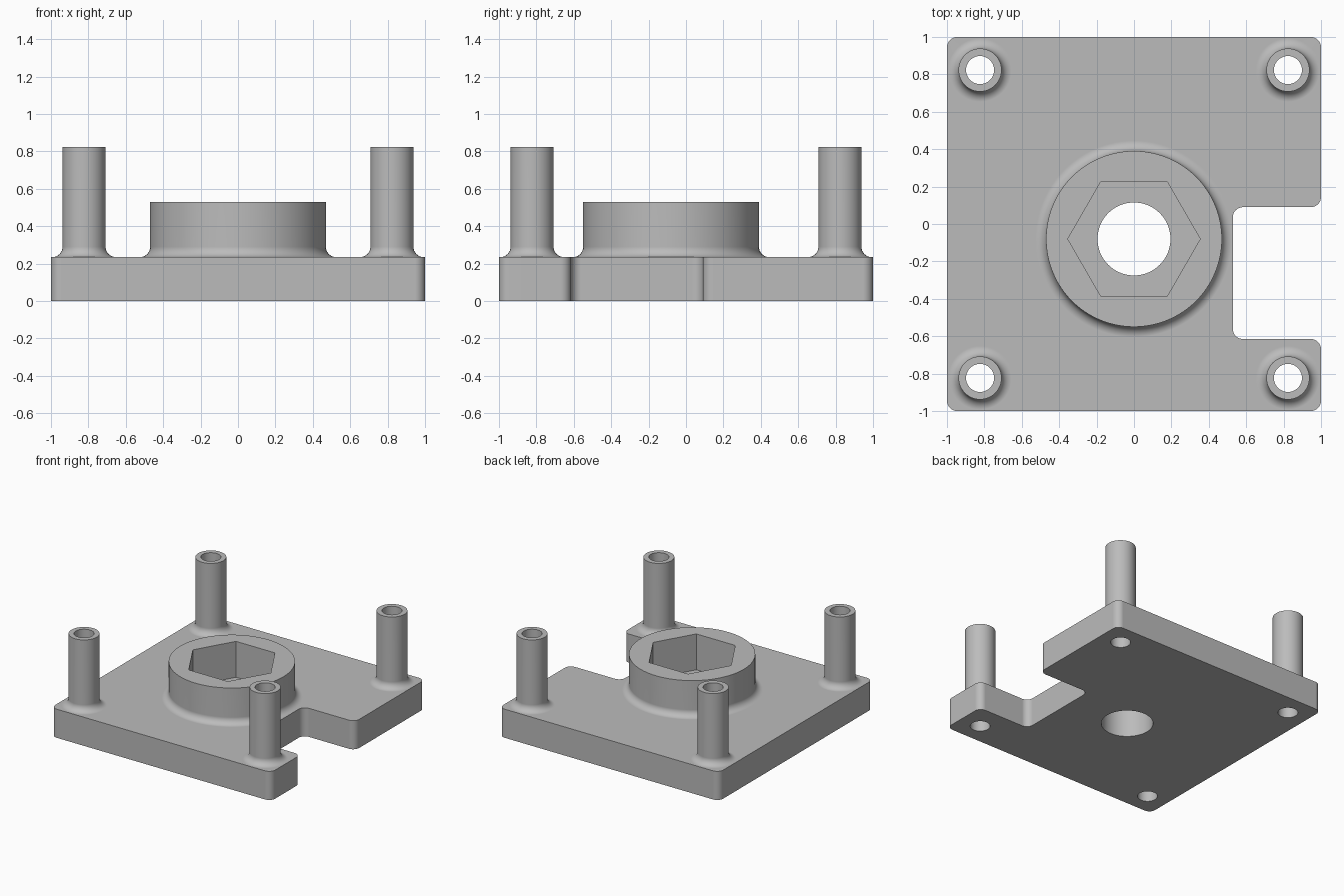
import bpy, bmesh, math
from mathutils import Vector

cube = bpy.data.objects.get("Cube")
if cube:
    bpy.data.objects.remove(cube, do_unlink=True)

PLATE_TOP, POST_TOP, BOSS_TOP = 0.235, 0.823, 0.53
POST_OFFSET, POST_R, POST_BORE = 0.823, 0.115, 0.075
BOSS_Y, BOSS_R, BOSS_BORE, HEX_R = -0.08, 0.47, 0.195, 0.354
FILLET = 0.055

grey = bpy.data.materials.new("grey")
grey.use_nodes = True
colour = (0.5, 0.5, 0.5, 1)
grey.diffuse_color = colour
grey.node_tree.nodes["Principled BSDF"].inputs["Base Color"].default_value = colour


def add_object(name, bm, location=(0, 0, 0)):
    bmesh.ops.recalc_face_normals(bm, faces=bm.faces)
    mesh = bpy.data.meshes.new(name)
    bm.to_mesh(mesh)
    bm.free()
    mesh.materials.append(grey)
    obj = bpy.data.objects.new(name, mesh)
    obj.location = location
    bpy.context.collection.objects.link(obj)
    return obj


def prism(name, outline, bottom, top, location=(0, 0, 0)):
    bm = bmesh.new()
    face = bm.faces.new([bm.verts.new((x, y, bottom)) for x, y in outline])
    made = bmesh.ops.extrude_face_region(bm, geom=[face])["geom"]
    bmesh.ops.translate(bm, vec=(0, 0, top - bottom),
                        verts=[v for v in made if isinstance(v, bmesh.types.BMVert)])
    return add_object(name, bm, location)


def circle(radius, sides):
    return [(radius * math.cos(math.tau * i / sides), radius * math.sin(math.tau * i / sides))
            for i in range(sides)]


def rounded(corners, radius, steps=8):
    """Round every right-angled corner of an outline, inner or outer."""
    points = []
    for i, corner in enumerate(corners):
        c = Vector(corner)
        a = (Vector(corners[i - 1]) - c).normalized() * radius
        b = (Vector(corners[(i + 1) % len(corners)]) - c).normalized() * radius
        for k in range(steps + 1):
            t = math.pi / 2 * k / steps
            points.append(c + a * (1 - math.sin(t)) + b * (1 - math.cos(t)))
    return points


def filleted_cylinder(name, radius, top, sides, location):
    """Lathe a cylinder that flares into the plate with a concave fillet."""
    profile = [(radius, top)]
    for k in range(9):
        t = math.pi / 2 * k / 8
        profile.append((radius + FILLET * (1 - math.cos(t)),
                        PLATE_TOP + FILLET * (1 - math.sin(t))))
    profile.append((radius + FILLET, PLATE_TOP / 2))
    bm = bmesh.new()
    rings = [[bm.verts.new((x, y, z)) for x, y in circle(r, sides)] for r, z in profile]
    for upper, lower in zip(rings, rings[1:]):
        for i in range(sides):
            j = (i + 1) % sides
            bm.faces.new((upper[i], lower[i], lower[j], upper[j]))
    bm.faces.new(rings[0])
    bm.faces.new(rings[-1])
    return add_object(name, bm, location)


def combine(target, other, operation):
    mod = target.modifiers.new(operation.lower(), 'BOOLEAN')
    mod.operation, mod.solver, mod.object = operation, 'EXACT', other
    bpy.context.view_layer.objects.active = target
    bpy.ops.object.modifier_apply(modifier=mod.name)
    bpy.data.objects.remove(other, do_unlink=True)


# Base plate with a rectangular notch in its left edge
outline = [(-1, -1), (1, -1), (1, -0.615), (0.528, -0.615),
           (0.528, 0.09), (1, 0.09), (1, 1), (-1, 1)]
plate = prism("mounting_plate", rounded(outline, 0.055), 0, PLATE_TOP)

# Central boss and four corner posts
corners = [(x * POST_OFFSET, y * POST_OFFSET, 0) for x in (-1, 1) for y in (-1, 1)]
combine(plate, filleted_cylinder("boss", BOSS_R, BOSS_TOP, 96, (0, BOSS_Y, 0)), 'UNION')
for place in corners:
    combine(plate, filleted_cylinder("post", POST_R, POST_TOP, 48, place), 'UNION')

# Hexagonal pocket and through bores
combine(plate, prism("hex_cutter", circle(HEX_R, 6), PLATE_TOP, 1, (0, BOSS_Y, 0)), 'DIFFERENCE')
combine(plate, prism("bore_cutter", circle(BOSS_BORE, 64), -1, 1, (0, BOSS_Y, 0)), 'DIFFERENCE')
for place in corners:
    combine(plate, prism("post_cutter", circle(POST_BORE, 40), -1, 1, place), 'DIFFERENCE')

# Smooth curved walls while keeping flat faces clean
bpy.ops.object.select_all(action='DESELECT')
plate.select_set(True)
bpy.context.view_layer.objects.active = plate
bpy.ops.object.shade_smooth_by_angle(angle=math.radians(30))
normals = plate.modifiers.new("clean_normals", 'WEIGHTED_NORMAL')
normals.keep_sharp = True
